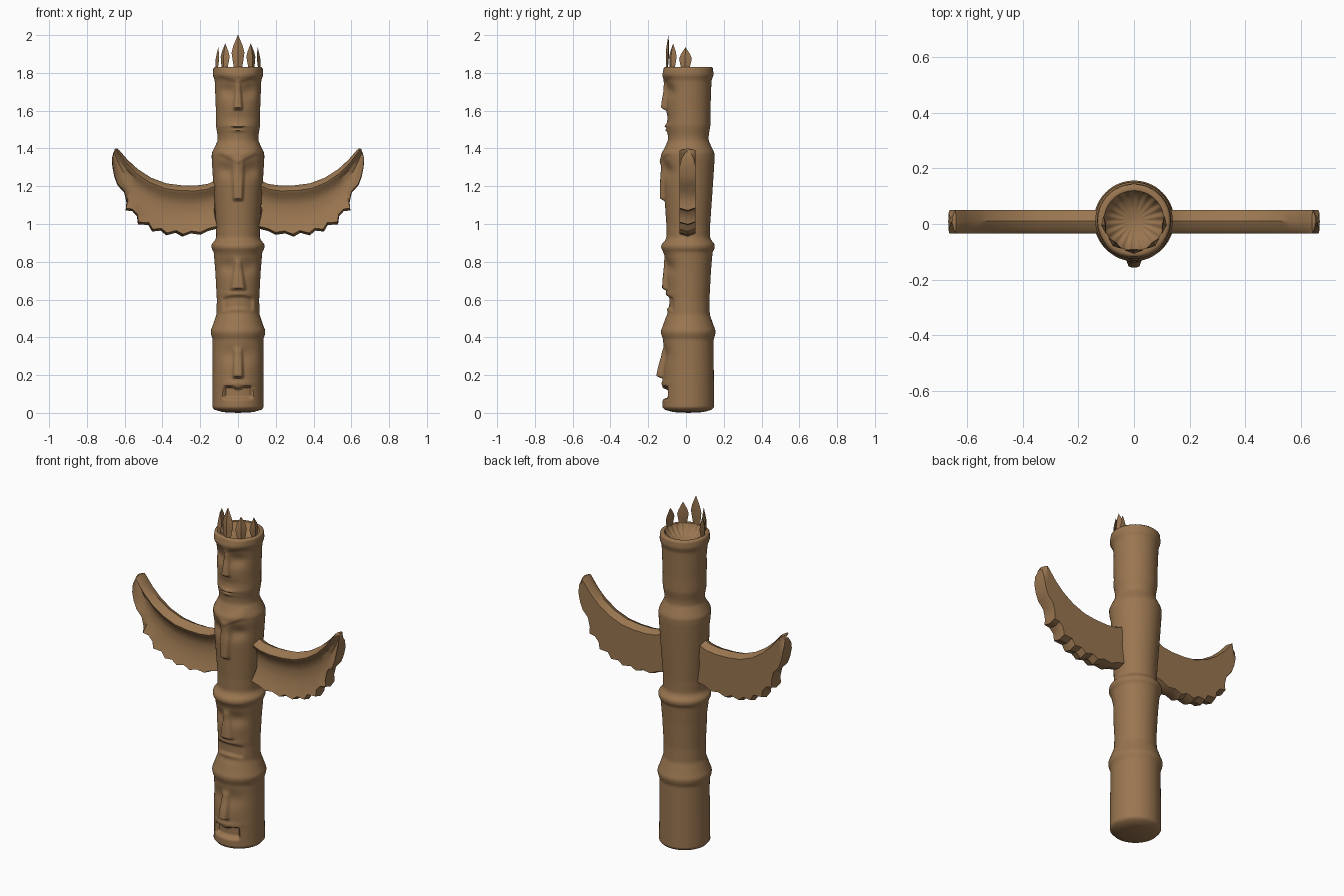
import bpy, bmesh, math
from math import sin, cos, pi, exp

if "Cube" in bpy.data.objects:
    bpy.data.objects.remove(bpy.data.objects["Cube"], do_unlink=True)

wood = bpy.data.materials.new("carved brown wood")
wood.use_nodes = True
BROWN = (0.32, 0.18, 0.08, 1)
wood.diffuse_color = BROWN
wood.node_tree.nodes["Principled BSDF"].inputs["Base Color"].default_value = BROWN
wood.node_tree.nodes["Principled BSDF"].inputs["Roughness"].default_value = 0.8
CY = 0.012  # depth of the pole axis


def build(name, bm, angle=35):
    bmesh.ops.recalc_face_normals(bm, faces=bm.faces)
    mesh = bpy.data.meshes.new(name)
    bm.to_mesh(mesh)
    bm.free()
    obj = bpy.data.objects.new(name, mesh)
    bpy.context.collection.objects.link(obj)
    mesh.materials.append(wood)
    bpy.ops.object.select_all(action='DESELECT')
    obj.select_set(True)
    bpy.context.view_layer.objects.active = obj
    bpy.ops.object.shade_smooth_by_angle(angle=math.radians(angle))
    return obj


def skin(bm, rings, closed=True):
    """Bridge successive rings of vertices with quads."""
    n = len(rings[0])
    for a, b in zip(rings, rings[1:]):
        for i in range(n if closed else n - 1):
            j = (i + 1) % n
            bm.faces.new((a[i], a[j], b[j], b[i]))


def step(lo, hi, v):
    t = min(1, max(0, (v - lo) / (hi - lo)))
    return t * t * (3 - 2 * t)


def bump(x, z, cx, cz, sx, sz):
    return exp(-((x - cx) / sx) ** 2 - ((z - cz) / sz) ** 2)


# Pole silhouette as (height, radius)
PROFILE = [(0.03, .136), (0.39, .134), (0.415, .143), (0.435, .145), (0.46, .135), (0.52, .114),
           (0.6, .112), (0.75, .12), (0.855, .129), (0.87, .14), (0.895, .14), (0.912, .122),
           (0.93, .115), (1.0, .116), (1.2, .13), (1.34, .139), (1.375, .139), (1.44, .108),
           (1.47, .108), (1.52, .117), (1.6, .117), (1.76, .123), (1.79, .134), (1.83, .13)]


def radius(z):
    if z <= PROFILE[0][0]:
        return PROFILE[0][1]
    for (z0, r0), (z1, r1) in zip(PROFILE, PROFILE[1:]):
        if z <= z1:
            return r0 + (r1 - r0) * (z - z0) / (z1 - z0)
    return PROFILE[-1][1]


def soft_radius(z):
    return sum(radius(z + k * 0.004) for k in range(-2, 3)) / 5


def nose(x, z, bottom, top, w_low, w_high, depth):
    """Wedge that grows downwards and ends in a crisp underside."""
    t = min(1, max(0, (top - z) / (top - bottom)))
    w = w_high + (w_low - w_high) * t
    return depth * (0.25 + 0.75 * t) * (1 - step(w * .5, w, abs(x))) \
        * step(bottom - .012, bottom + .008, z) * (1 - step(top - .03, top + .01, z))


def eyes(x, z, height, spread, depth, sx=.045, sz=.04):
    return -depth * bump(abs(x), z, spread, height, sx, sz)


def brow(x, z, height, slope, depth):
    """Heavy V-shaped ledge with a sharp lower edge."""
    edge = height + slope * min(abs(x), .09)
    return depth * step(edge - .012, edge + .008, z) * (1 - step(edge + .02, edge + .07, z)) \
        * (1 - step(.085, .125, abs(x)))


def mouth(x, z, low, high, half, depth, bend):
    c = bend * (x / half) ** 2
    return -depth * step(low - .006, low + .009, z - c) * (1 - step(high - .009, high + .006, z - c)) \
        * (1 - step(half - .015, half + .008, abs(x)))


def carving(x, z):
    d = 0
    if z < 0.45:       # bottom face: long nose, open mouth
        d += nose(x, z, .19, .35, .034, .028, .035) + eyes(x, z, .31, .04, .013, .06, .05)
        d += mouth(x, z, .075, .14 - .012 * bump(x, 0, 0, 0, .02, 1), .075, .028, 0)
        d += .006 * bump(x, z, 0, .155, .08, .014)
    elif z < 0.92:     # second face: broad nose, drooping mouth
        d += nose(x, z, .655, .82, .05, .018, .024) + eyes(x, z, .775, .055, .016)
        d += brow(x, z, .845, .0, .004) + mouth(x, z, .555, .62, .08, .012, -.014)
        d += .006 * bump(x, z, 0, .63, .08, .012) - .004 * bump(x, z, 0, .53, .08, .015)
    elif z < 1.45:     # winged bird: deep brow and long beak
        d += nose(x, z, 1.13, 1.35, .032, .045, .026) + eyes(x, z, 1.285, .065, .02)
        d += brow(x, z, 1.325, .5, .007)
    else:              # top face: small nose and lips
        d += nose(x, z, 1.61, 1.76, .03, .016, .028) + eyes(x, z, 1.705, .055, .02)
        d += brow(x, z, 1.75, .35, .006) - .007 * bump(x, z, 0, 1.56, .09, .03)
        d += .011 * bump(x, z, 0, 1.517, .045, .009) + .009 * bump(x, z, 0, 1.497, .036, .007)
        d -= .006 * bump(x, z, 0, 1.507, .045, .004)
    return d


# Carved pole: lathe with a domed foot and a scalloped bowl at the top
SEG, ROWS = 128, 250
bm = bmesh.new()
rows = [(.001, 0, 0), (.08, .004, 0), (.125, .017, 0)]
rows += [(None, .03 + 1.795 * i / ROWS, 0) for i in range(ROWS + 1)]
rows += [(.122, 1.832, 0), (.108, 1.83, .0), (.1, 1.81, .04), (.075, 1.785, .05), (.04, 1.77, .05), (.001, 1.765, 0)]
rings = []
for r, z, scallop in rows:
    ring = []
    for i in range(SEG):
        a = 2 * pi * i / SEG
        rad = (soft_radius(z) if r is None else r) * (1 + scallop * cos(20 * a))
        x, y = rad * sin(a), -rad * cos(a)
        if r is None and cos(a) > 0:
            y -= carving(x, z) * step(0, .35, cos(a))
        ring.append(bm.verts.new((x, CY + y, z)))
    rings.append(ring)
skin(bm, rings)
bm.faces.new(rings[0])
bm.faces.new(rings[-1])
build("carved_pole", bm, 50)

# Wings: a raised leading edge, a hollow front and a feathered lower edge
TOP = [(.11, 1.235), (.16, 1.212), (.22, 1.204), (.3, 1.205), (.38, 1.215), (.46, 1.245),
       (.53, 1.29), (.585, 1.34), (.625, 1.387), (.64, 1.4), (.652, 1.398)]
BOTTOM = [(.11, .975), (.16, .963), (.2, .943), (.25, .95), (.295, .933), (.33, .953), (.38, .94),
          (.41, .965), (.455, .96), (.475, .995), (.53, .998), (.535, 1.04), (.56, 1.068),
          (.595, 1.072), (.59, 1.11), (.602, 1.165), (.638, 1.205), (.655, 1.25), (.665, 1.3),
          (.668, 1.345), (.66, 1.38)]
# Cross-section as (fraction from top to bottom edge, depth)
SECTION = [(0, .01), (.05, -.022), (.11, -.034), (.17, -.028), (.25, -.008), (.42, .002), (.62, -.004),
           (.8, -.018), (.95, -.034), (1, .01), (.94, .05), (.5, .05), (.08, .05)]


def wing(name, side):
    bm = bmesh.new()
    rings, n = [], len(BOTTOM)
    for i in range(n):
        f = i / (n - 1) * (len(TOP) - 1)
        k = min(int(f), len(TOP) - 2)
        top = [a + (b - a) * (f - k) for a, b in zip(TOP[k], TOP[k + 1])]
        near = [BOTTOM[min(n - 1, max(0, i + d))] for d in (-2, -1, 0, 1, 2)]
        smooth = [sum(p[c] for p in near) / 5 for c in (0, 1)]
        thin = 1 if i < n - 2 else (.75 if i < n - 1 else .3)
        ring = []
        for t, y in SECTION:
            m = step(.6, .95, t)   # feather notches only near the lower edge
            low = [s + (b - s) * m for s, b in zip(smooth, BOTTOM[i])]
            x, z = [a + (b - a) * t for a, b in zip(top, low)]
            ring.append(bm.verts.new((side * x, .01 + (y - .01) * thin, z)))
        rings.append(ring)
    skin(bm, rings)
    bm.faces.new(rings[0])
    bm.faces.new(rings[-1])
    build(name, bm)


wing("left_wing", 1)
wing("right_wing", -1)

# Crown feathers: pointed leaves standing on the front of the rim
LEAF = [(0, .6), (.3, .85), (.5, 1), (.7, .72), (.88, .3), (1, .03)]


def feather(name, angle, tip, half, ring_r=.113):
    a, base = math.radians(angle), 1.815
    out, side = (sin(a), -cos(a)), (cos(a), sin(a))
    bm = bmesh.new()
    rings = []
    for t, w in LEAF:
        ring = []
        for s, o in ((-1, -.003), (0, .01), (1, -.003), (0, -.008)):
            r = ring_r + o * w - .008 * t
            ring.append(bm.verts.new((out[0] * r + side[0] * s * w * half,
                                      CY + out[1] * r + side[1] * s * w * half,
                                      base + (tip - base) * t)))
        rings.append(ring)
    skin(bm, rings)
    bm.faces.new(rings[0])
    bm.faces.new(rings[-1])
    build(name, bm, 30)


feather("crown_feather_centre", 0, 2.0, .034)
for label, s in (("left", 1), ("right", -1)):
    feather("crown_feather_inner_" + label, s * 40, 1.955, .031)
    feather("crown_feather_outer_" + label, s * 82, 1.935, .034)
